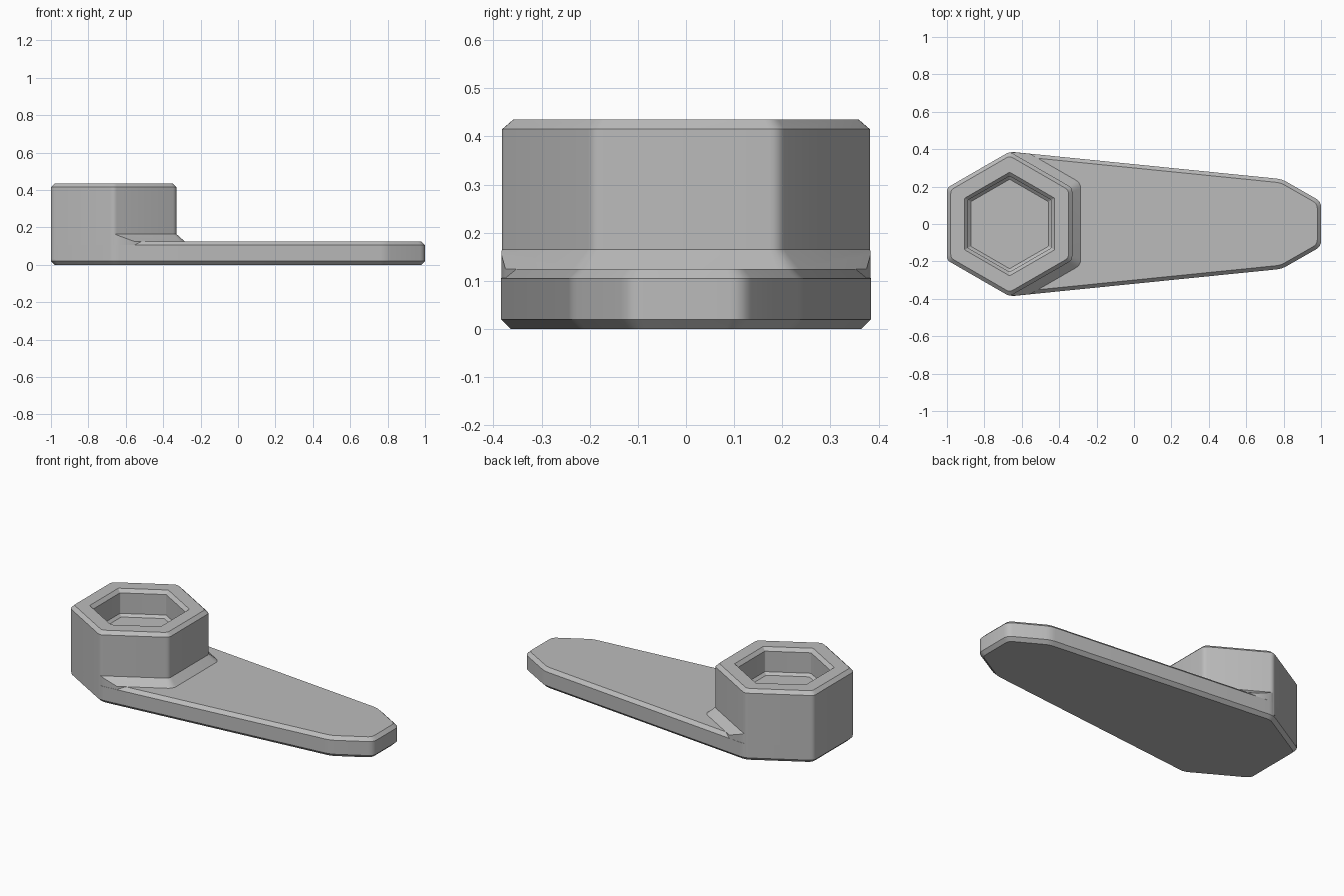
import bpy
import math
from mathutils import Vector

cube = bpy.data.objects.get("Cube")
if cube:
    bpy.data.objects.remove(cube, do_unlink=True)

# Single plain grey
grey = bpy.data.materials.new("grey")
grey.use_nodes = True
grey.diffuse_color = (0.5, 0.5, 0.5, 1)
grey.node_tree.nodes["Principled BSDF"].inputs["Base Color"].default_value = (0.5, 0.5, 0.5, 1)

HUB = Vector((-0.665, 0))
APOTHEM = 0.335


def hexagon(apothem):
    r = apothem / math.cos(math.pi / 6)
    return [HUB + Vector((r * math.cos(a), r * math.sin(a)))
            for a in (math.radians(90 + 60 * i) for i in range(6))]


def inset(points, d):
    """Move every side of a counter-clockwise convex outline inward by d."""
    out = []
    for i, p in enumerate(points):
        u = (p - points[i - 1]).normalized()
        v = (points[(i + 1) % len(points)] - p).normalized()
        n1, n2 = Vector((-u.y, u.x)), Vector((-v.y, v.x))
        out.append(p + (n1 + n2) * d / (1 + n1.dot(n2)))
    return out


def rounded(points, r, steps=4):
    """Soften each corner with a short curve starting r from the corner."""
    out = []
    for i, p in enumerate(points):
        a = p + (points[i - 1] - p).normalized() * r
        b = p + (points[(i + 1) % len(points)] - p).normalized() * r
        for k in range(steps + 1):
            t = k / steps
            out.append(a * (1 - t) ** 2 + p * 2 * t * (1 - t) + b * t * t)
    return out


def loft(name, rings):
    """Closed solid through (outline, corner radius, height) rings."""
    loops = [[(*p, z) for p in rounded(pts, r)] for pts, r, z in rings]
    n = len(loops[0])
    faces = [tuple(reversed(range(n)))]
    for j in range(len(loops) - 1):
        for i in range(n):
            k = (i + 1) % n
            faces.append((j * n + i, j * n + k, (j + 1) * n + k, (j + 1) * n + i))
    faces.append(tuple(range((len(loops) - 1) * n, len(loops) * n)))
    mesh = bpy.data.meshes.new(name)
    mesh.from_pydata([v for loop in loops for v in loop], [], faces)
    mesh.materials.append(grey)
    obj = bpy.data.objects.new(name, mesh)
    bpy.context.collection.objects.link(obj)
    return obj


# Lever plate: hub half-hexagon on one end, tapering to a clipped tip
hub = hexagon(APOTHEM)
tip = [Vector((0.79, -0.24)), Vector((1.0, -0.12)), Vector((1.0, 0.12)), Vector((0.79, 0.24))]
outline = hub[:4] + tip
plate_inset = inset(outline, 0.02)
loft("lever_plate", [(plate_inset, 0.025, 0), (outline, 0.03, 0.02),
                     (outline, 0.03, 0.105), (plate_inset, 0.025, 0.125)])

# Hexagonal hub with chamfered rim and blind socket
loft("hex_hub", [(hub, 0.02, 0.03), (hub, 0.02, 0.415), (hexagon(APOTHEM - 0.02), 0.02, 0.435),
                 (hexagon(0.24), 0.004, 0.435), (hexagon(0.222), 0.004, 0.415),
                 (hexagon(0.222), 0.004, 0.29), (hexagon(0.207), 0.004, 0.275)])

# Sloped collar where hub meets plate, trimmed to the plate outline
collar = loft("hub_collar", [(hexagon(APOTHEM + 0.045), 0.03, 0.06),
                             (hexagon(APOTHEM + 0.045), 0.03, 0.125),
                             (hexagon(APOTHEM - 0.001), 0.02, 0.166)])
trim = loft("collar_trim", [(inset(outline, 0.0005), 0.03, 0.04), (inset(outline, 0.0005), 0.03, 0.3)])
trim.hide_render = True
cut = collar.modifiers.new("trim", 'BOOLEAN')
cut.operation = 'INTERSECT'
cut.solver = 'EXACT'
cut.object = trim
bpy.context.view_layer.objects.active = collar
bpy.ops.object.modifier_apply(modifier=cut.name)
bpy.data.objects.remove(trim, do_unlink=True)

# Smooth the rounded corners, keep chamfers crisp
bpy.ops.object.select_all(action='DESELECT')
for name in ("lever_plate", "hex_hub", "hub_collar"):
    bpy.data.objects[name].select_set(True)
bpy.ops.object.shade_smooth_by_angle(angle=math.radians(25))
